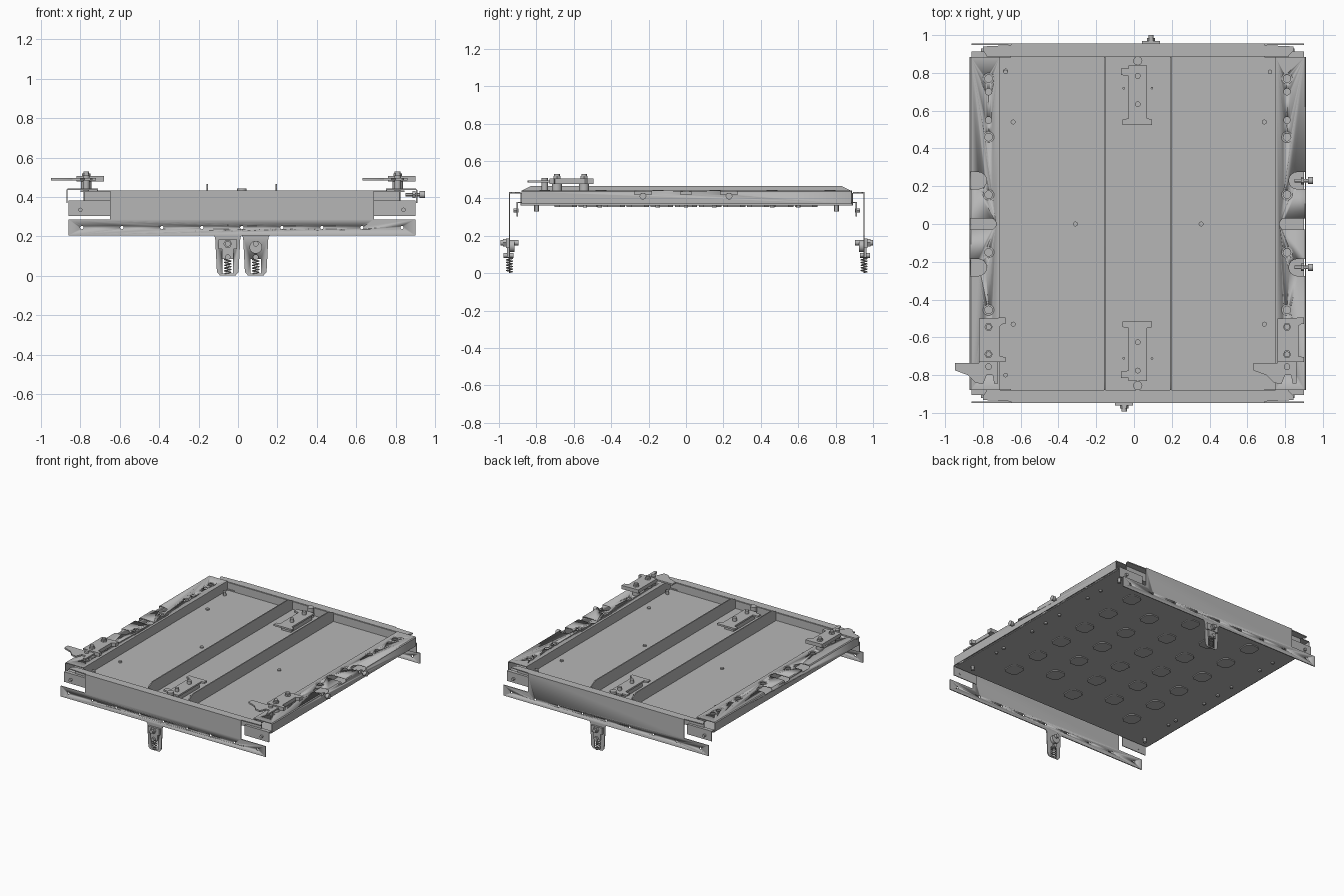
import bpy, bmesh, math
from mathutils import Matrix, Vector

if "Cube" in bpy.data.objects:
    bpy.data.objects.remove(bpy.data.objects["Cube"], do_unlink=True)

steel = bpy.data.materials.new("grey steel")
steel.use_nodes = True
GREY = (0.47, 0.47, 0.47, 1)
steel.diffuse_color = GREY
steel.node_tree.nodes["Principled BSDF"].inputs["Base Color"].default_value = GREY
CX = 0.02  # tray centre line


def finish(name, bm):
    bmesh.ops.recalc_face_normals(bm, faces=bm.faces)
    me = bpy.data.meshes.new(name)
    bm.to_mesh(me)
    bm.free()
    me.materials.append(steel)
    me.shade_smooth()
    me.set_sharp_from_angle(angle=math.radians(30))
    ob = bpy.data.objects.new(name, me)
    bpy.context.collection.objects.link(ob)
    return ob


def add_prism(bm, pts, axis, lo, hi):
    """Extrude a 2D outline along an axis; the outline uses the other two axes in order."""
    def place(p, h):
        return {"x": (h, *p), "y": (p[0], h, p[1]), "z": (*p, h)}[axis]
    face = bm.faces.new([bm.verts.new(place(p, lo)) for p in pts])
    ext = bmesh.ops.extrude_face_region(bm, geom=[face])["geom"]
    step = Vector(place((0, 0), hi - lo))
    bmesh.ops.translate(bm, verts=[v for v in ext if isinstance(v, bmesh.types.BMVert)], vec=step)


def prism(name, pts, axis, lo, hi):
    bm = bmesh.new()
    add_prism(bm, pts, axis, min(lo, hi), max(lo, hi))
    return finish(name, bm)


def rect(a0, a1, b0, b1):
    return [(a0, b0), (a1, b0), (a1, b1), (a0, b1)]


def box(name, x0, x1, y0, y1, z0, z1):
    return prism(name, rect(x0, x1, y0, y1), "z", z0, z1)


def circle(a, b, r, n=20):
    return [(a + r * math.cos(math.tau * i / n), b + r * math.sin(math.tau * i / n)) for i in range(n)]


def pin(name, axis, a, b, r, lo, hi, n=20):
    return prism(name, circle(a, b, r, n), axis, lo, hi)


def cut(ob, axis, outlines, lo, hi):
    """Cut a set of separate outlines through an object."""
    bm = bmesh.new()
    for pts in outlines:
        add_prism(bm, pts, axis, lo, hi)
    cutter = finish("cutter", bm)
    cutter.hide_render = True
    mod = ob.modifiers.new("cut", "BOOLEAN")
    mod.operation, mod.object, mod.solver = "DIFFERENCE", cutter, "EXACT"
    bpy.context.view_layer.update()
    dg = bpy.context.evaluated_depsgraph_get()
    me = bpy.data.meshes.new_from_object(ob.evaluated_get(dg))
    ob.modifiers.clear()
    ob.data = me
    bpy.data.objects.remove(cutter, do_unlink=True)


# Tray floor with embossed pads below, in staggered columns
box("tray_floor", CX - 0.88, CX + 0.88, -0.885, 0.89, 0.362, 0.37)
for col in range(5):
    count = 6 - col % 2
    for row in range(count):
        px, py = CX + (col - 2) * 0.27, (row - (count - 1) / 2) * 0.257
        w, h, c = 0.055, 0.06, 0.025
        outline = [(px + sx * a, py + sy * b) for sx, sy, ends in
                   ((1, 1, ((w, h - c), (w - c, h))), (-1, 1, ((w - c, h), (w, h - c))),
                    (-1, -1, ((w, h - c), (w - c, h))), (1, -1, ((w - c, h), (w, h - c))))
                   for a, b in ends]
        prism("floor_pad", outline, "z", 0.355, 0.363)

# Upright ribs along the tray
for x in (-0.155, 0.195):
    prism("centre_rib", [(-0.88, 0.37), (0.885, 0.37), (0.885, 0.44), (0.835, 0.465),
                         (-0.83, 0.465), (-0.88, 0.44)], "x", x - 0.004, x + 0.004)

# Side rails: folded channels with round holes and edge notches
def notch(s, y, depth, r):
    inner, n = 0.89 - depth + r, 8
    arc = [(CX + s * (inner - r * math.sin(math.pi * i / n)), y + r * math.cos(math.pi * i / n))
           for i in range(n + 1)]
    return [(CX + s * 0.93, y + r)] + arc + [(CX + s * 0.93, y - r)]

for s in (-1, 1):
    t = 0.006
    prof = [(0.89, 0.37), (0.89, 0.436), (0.884, 0.442), (0.73, 0.442), (0.73, 0.37),
            (0.73 + t, 0.37), (0.73 + t, 0.442 - t), (0.89 - t, 0.442 - t), (0.89 - t, 0.37)]
    rail = prism("side_rail", [(CX + s * a, z) for a, z in prof], "y", -0.88, 0.885)
    hx = CX + s * 0.79
    holes = [circle(hx, y, 0.02) for y in (0.77, 0.46, 0.155, -0.15, -0.455, -0.755)]
    holes += [circle(hx, y, 0.017) for y in (0.70, 0.55)]
    holes += [notch(s, y, d, r) for y, d, r in ((0.23, 0.09, 0.045), (0, 0.14, 0.03), (-0.23, 0.09, 0.045))]
    cut(rail, "z", holes, 0.42, 0.46)
    for y in (0.77, 0.46, 0.155, -0.15, -0.455, -0.755):
        rim = pin("hole_rim", "z", hx, y, 0.029, 0.441, 0.444, 24)
        cut(rim, "z", [circle(hx, y, 0.02)], 0.43, 0.46)
    # Rivets and feet under the rail
    for y in (-0.54, -0.46, -0.15, 0, 0.15, 0.46, 0.6):
        pin("underside_rivet", "z", hx, y, 0.012, 0.35, 0.363, 12)
    for y in (-0.8, 0.805):
        pin("underside_stud", "z", hx, y, 0.013, 0.33, 0.365, 12)
        pin("corner_screw", "z", CX + s * 0.70, y, 0.012, 0.365, 0.40, 12)

# Adjusting bolts on one side
for y in (-0.23, 0.23):
    pin("side_bolt_shank", "x", y, 0.412, 0.009, 0.85, 0.94, 12)
    pin("side_bolt_nut", "x", y, 0.412, 0.02, 0.885, 0.9, 6)
    pin("side_bolt_head", "x", y, 0.412, 0.018, 0.922, 0.948, 16)

# Floor screws
for x, y in ((-0.68, 0.81), (-0.64, 0.54), (0.69, 0.54), (-0.31, 0), (0.355, 0), (-0.64, -0.53), (0.69, -0.53)):
    pin("floor_screw", "z", x, y, 0.013, 0.369, 0.38, 12)

# End aprons, flanges, corner flaps and spring latches
for s, name, tx in ((-1, "front", -0.052), (1, "back", 0.09)):
    def Y(v):
        return s * v + 0.004

    apron = prism(name + "_apron", [(-0.86, 0.205), (0.9, 0.205), (0.9, 0.287), (0.69, 0.287), (0.69, 0.433),
                                    (-0.65, 0.433), (-0.65, 0.287), (-0.86, 0.287)], "y", Y(0.944), Y(0.951))
    cut(apron, "y", [circle(CX + i * 0.203, 0.245, 0.009, 12) for i in range(-4, 5)], -1, 1)
    prism(name + "_top_flange", [(-0.65, Y(0.951)), (0.69, Y(0.951)), (0.69, Y(0.943)), (0.845, Y(0.936)),
                                 (0.845, Y(0.915)), (0.82, Y(0.888)), (-0.78, Y(0.888)), (-0.8, Y(0.915)),
                                 (-0.8, Y(0.936)), (-0.65, Y(0.943))], "z", 0.426, 0.433)
    box(name + "_tray_wall", CX - 0.8, CX + 0.8, *sorted((Y(0.883), Y(0.889))), 0.362, 0.43)
    for e in (-1, 1):
        x0, x1 = sorted((CX + e * 0.67, CX + e * 0.88))
        box("corner_flap", x0, x1, *sorted((Y(0.903), Y(0.909))), 0.303, 0.38)
        box("corner_flap_top", x0, x1, *sorted((Y(0.878), Y(0.909))), 0.374, 0.381)
        pin("flap_screw", "y", CX + e * 0.82, 0.335, 0.011, Y(0.9), Y(0.925), 12)

    # Hanging tab with a slot for the spring
    tab = prism(name + "_tab", [(tx + a, z) for a, z in
                ((-0.075, 0.21), (-0.064, 0.195), (-0.055, 0.02), (-0.04, 0.002), (0.04, 0.002),
                 (0.055, 0.02), (0.064, 0.195), (0.075, 0.21))], "y", Y(0.944), Y(0.951))
    cut(tab, "y", [rect(tx - 0.026, tx + 0.026, 0.012, 0.085)], -1, 1)
    box("latch_plate", tx - 0.048, tx + 0.048, *sorted((Y(0.951), Y(0.966))), 0.135, 0.185)
    box("latch_tongue", tx - 0.03, tx + 0.03, *sorted((Y(0.951), Y(0.962))), 0.085, 0.14)
    pin("latch_disc", "y", tx, 0.145, 0.032, Y(0.92), Y(0.944), 24)
    pin("latch_pin", "y", tx, 0.163, 0.014, Y(0.9), Y(0.996), 16)
    pin("latch_nut", "y", tx, 0.163, 0.022, Y(0.966), Y(0.982), 6)
    pin("spring_pin", "y", tx, 0.095, 0.014, Y(0.925), Y(0.98), 12)
    curve = bpy.data.curves.new("latch_spring", "CURVE")
    curve.dimensions, curve.bevel_depth, curve.bevel_resolution = "3D", 0.003, 1
    spline, turns, per = curve.splines.new("POLY"), 6, 12
    spline.points.add(turns * per)
    for i, p in enumerate(spline.points):
        a = math.tau * i / per
        p.co = (tx + 0.016 * math.cos(a), Y(0.948) + 0.016 * math.sin(a), 0.004 + 0.085 * i / (turns * per), 1)
    curve.materials.append(steel)
    bpy.context.collection.objects.link(bpy.data.objects.new("latch_spring", curve))

    # Centre bracket between the ribs
    prism(name + "_centre_bracket", [(x, Y(y)) for x, y in
          ((-0.06, 0.52), (0.095, 0.52), (0.095, 0.55), (0.07, 0.555), (0.07, 0.835), (-0.03, 0.835),
           (-0.03, 0.82), (-0.07, 0.82), (-0.07, 0.785), (-0.03, 0.78), (-0.03, 0.555), (-0.06, 0.55))],
          "z", 0.405, 0.418)
    box("bracket_base", -0.02, 0.06, *sorted((Y(0.56), Y(0.82))), 0.37, 0.406)
    for y, r in ((0.78, 0.015), (0.63, 0.015), (0.86, 0.024)):
        pin("bracket_post", "z", CX, Y(y), r, 0.37, 0.443)
    for x in (-0.055, 0.095):
        pin("small_screw", "z", x, Y(0.715), 0.007, 0.369, 0.378, 10)

# Raised corner latches on the rails at the front
for dx in (-0.77, 0.81):
    body = prism("corner_latch_plate", [(dx + a, y) for a, y in
                 ((-0.05, -0.73), (0.09, -0.73), (0.09, -0.705), (0.06, -0.7), (0.06, -0.54), (0.075, -0.53),
                  (0.09, -0.53), (0.09, -0.495), (-0.05, -0.5))], "z", 0.478, 0.506)
    prism("corner_latch_arm", [(dx + a, y) for a, y in
          ((-0.178, -0.735), (-0.05, -0.735), (-0.05, -0.71), (0.05, -0.71), (0.05, -0.845), (0.03, -0.845),
           (0.022, -0.8), (-0.01, -0.8), (-0.03, -0.848), (-0.07, -0.84), (-0.11, -0.8), (-0.178, -0.775))],
          "z", 0.484, 0.496)
    for y in (-0.69, -0.545):
        pin("latch_spacer", "z", dx, y, 0.027, 0.44, 0.48)
        pin("latch_stud", "z", dx, y, 0.015, 0.38, 0.53)
        pin("latch_stud_nut", "z", dx, y, 0.022, 0.505, 0.519, 6)
    pin("latch_stop", "z", dx, -0.755, 0.017, 0.441, 0.51)
